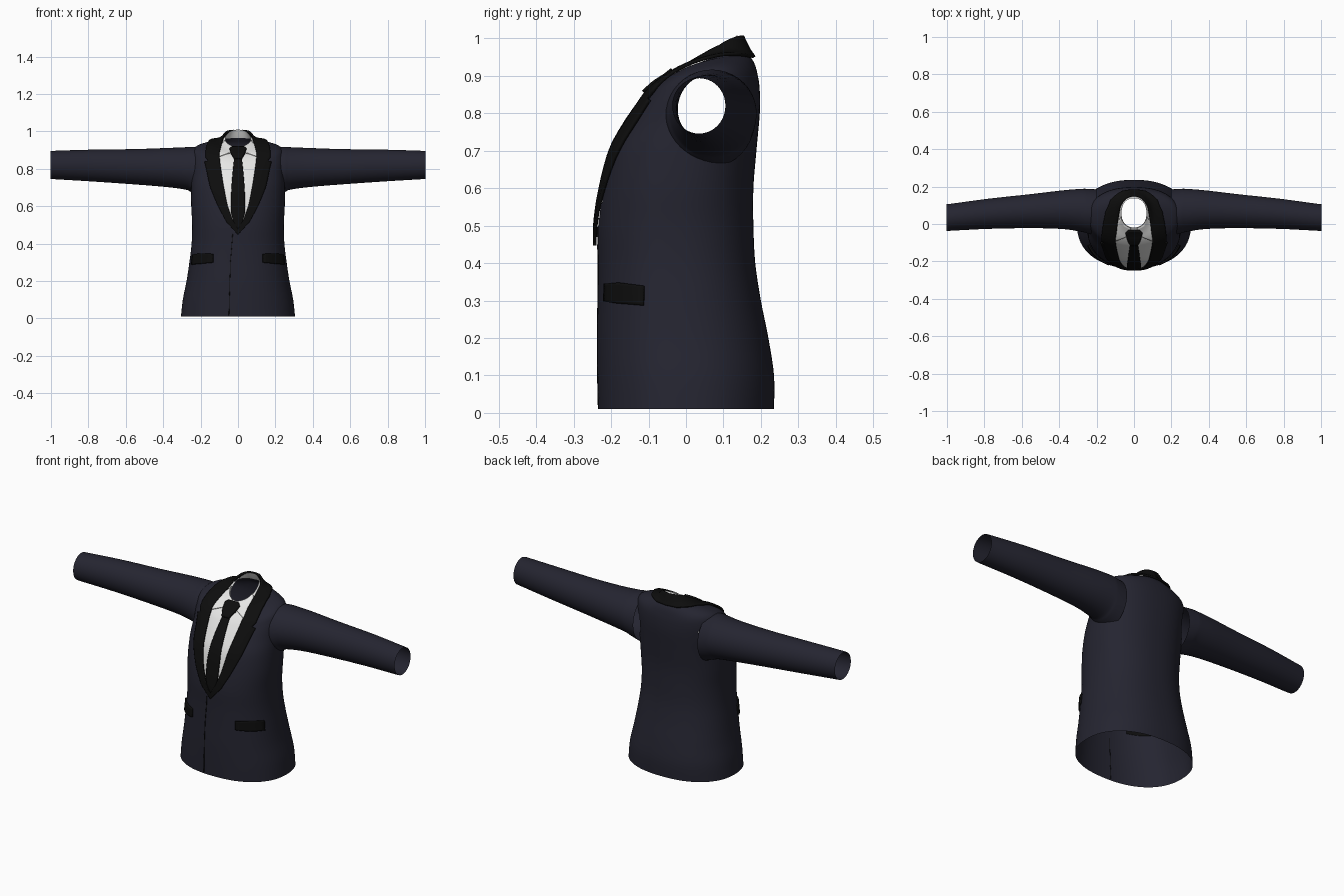
import bpy, bmesh, math
from mathutils import Vector
from mathutils.bvhtree import BVHTree

if "Cube" in bpy.data.objects:
    bpy.data.objects.remove(bpy.data.objects["Cube"])


def material(name, r, g, b):
    m = bpy.data.materials.new(name)
    m.use_nodes = True
    m.diffuse_color = (r, g, b, 1)
    bsdf = m.node_tree.nodes["Principled BSDF"]
    bsdf.inputs["Base Color"].default_value = (r, g, b, 1)
    bsdf.inputs["Roughness"].default_value = 0.8
    return m


navy = material("navy cloth", .018, .018, .03)
black = material("black satin", .004, .004, .004)
white = material("white shirt", .8, .8, .79)


def finish(name, bm, mat, mirror=False, thick=0):
    mesh = bpy.data.meshes.new(name)
    bm.to_mesh(mesh)
    bm.free()
    ob = bpy.data.objects.new(name, mesh)
    bpy.context.collection.objects.link(ob)
    mesh.materials.append(mat)
    if thick:
        s = ob.modifiers.new("thickness", 'SOLIDIFY')
        s.thickness, s.offset = thick, 0
    if mirror:
        ob.modifiers.new("mirror", 'MIRROR').merge_threshold = .003
    bpy.ops.object.select_all(action='DESELECT')
    ob.select_set(True)
    bpy.context.view_layer.objects.active = ob
    bpy.ops.object.shade_smooth_by_angle(angle=math.radians(40))
    return ob


def grid(rows, closed):
    """Skin a list of point rows."""
    bm = bmesh.new()
    vs = [[bm.verts.new(p) for p in row] for row in rows]
    n = len(rows[0])
    for a, b in zip(vs, vs[1:]):
        for j in range(n if closed else n - 1):
            k = (j + 1) % n
            bm.faces.new((a[j], a[k], b[k], b[j]))
    bm.normal_update()
    return bm


def spline(rows, steps):
    """Catmull-Rom through rows of numbers."""
    out = []
    for i in range(len(rows) - 1):
        p0, p1, p2 = rows[max(i - 1, 0)], rows[i], rows[i + 1]
        p3 = rows[min(i + 2, len(rows) - 1)]
        for s in range(steps):
            t = s / steps
            out.append([b + t * (c - a) / 2 + t * t * (a - 2.5 * b + 2 * c - d / 2)
                        + t ** 3 * (3 * b - a - 3 * c + d) / 2
                        for a, b, c, d in zip(p0, p1, p2, p3)])
    return out + [list(rows[-1])]


# Torso sections: half width, front y, front z, back y, back z, side lift
TORSO = [
    (.305, -.235, .01, .235, .01, 0), (.295, -.237, .1, .235, .1, 0),
    (.275, -.238, .2, .22, .2, 0), (.26, -.236, .3, .2, .3, 0),
    (.248, -.235, .4, .185, .4, 0), (.245, -.236, .5, .18, .5, 0),
    (.25, -.224, .6, .18, .6, 0), (.25, -.2, .7, .188, .7, 0),
    (.248, -.162, .77, .197, .8, 0), (.248, -.128, .82, .197, .86, .02),
    (.23, -.108, .845, .192, .9, .04), (.16, -.082, .87, .182, .935, .035),
    (.1, -.052, .89, .162, .965, .015), (.068, -.02, .915, .14, 1.01, 0)]
STEPS, SEG = 5, 96


def torso_ring(r):
    hw, yf, zf, yb, zb, lift = r
    pts = []
    for j in range(SEG):
        a = 2 * math.pi * j / SEG
        s, c = math.sin(a), -math.cos(a)
        x = hw * math.copysign(abs(s) ** .88, s)
        y = (yf + yb) / 2 + (yb - yf) / 2 * math.copysign(abs(c) ** .88, c)
        pts.append((x, y, zf + (zb - zf) * (y - yf) / (yb - yf) + lift * s * s))
    return pts


torso_rows = [torso_ring(r) for r in spline(TORSO, STEPS)]
body = grid(torso_rows, True)
tree = BVHTree.FromBMesh(body)
body.free()

# Half width of the chest opening against height
OPENING = [(.46, 0), (.5, .04), (.6, .08), (.72, .112), (.85, .13), (1.1, .13)]


def opening(z):
    for (z0, w0), (z1, w1) in zip(OPENING, OPENING[1:]):
        if z0 <= z <= z1:
            return w0 + (w1 - w0) * (z - z0) / (z1 - z0)
    return 0


def keep(bm, rule):
    bm.faces.ensure_lookup_table()
    gone = [f for f in bm.faces if not rule(f.index, f.calc_center_median())]
    bmesh.ops.delete(bm, geom=gone, context='FACES')


first_neck_face = (len(torso_rows) - 1 - STEPS) * SEG


def jacket_rule(i, c):
    in_opening = c.y < 0 and abs(c.x) < opening(c.z)
    in_armhole = abs(c.x) > .18 and ((c.y - .06) / .1) ** 2 + ((c.z - .8) / .1) ** 2 < 1
    return i < first_neck_face and not in_opening and not in_armhole


def shirt_rule(i, c):
    return i >= first_neck_face or (c.y < .02 and c.z > .4
                                    and abs(c.x) < max(opening(c.z), .04) + .015)


# Jacket body
bm = grid(torso_rows, True)
bm.faces.index_update()
keep(bm, jacket_rule)
finish("jacket_body", bm, navy)

# Shirt front and neck, just inside the jacket
bm = grid(torso_rows, True)
bm.faces.index_update()
normals = {v: v.normal.copy() for v in bm.verts}
for v, n in normals.items():
    v.co -= n * .003
keep(bm, shirt_rule)
finish("shirt", bm, white)

# Sleeves: x, low y, high y, low z, high z
SLEEVE = [(.2, -.06, .185, .655, .915), (.25, -.05, .188, .675, .917),
          (.28, -.042, .188, .688, .915), (.38, -.027, .18, .702, .911),
          (.55, -.022, .16, .716, .905), (.78, -.026, .135, .732, .902),
          (.98, -.036, .108, .744, .896), (1, -.036, .106, .746, .894)]
rows = []
for x, y0, y1, z0, z1 in spline(SLEEVE, 4):
    ring = [2 * math.pi * j / 40 for j in range(40)]
    rows.append([(x, (y0 + y1) / 2 + (y1 - y0) / 2 * math.cos(a),
                  (z0 + z1) / 2 + (z1 - z0) / 2 * math.sin(a)) for a in ring])
finish("sleeves", grid(rows, True), navy, mirror=True)


def front(x, z):
    hit = tree.ray_cast(Vector((x, -1, z)), Vector((0, 1, 0)))[0]
    return hit or Vector((x, -.05, z))


def patch(name, mat, edge_a, edge_b, lift, thick, mirror=False, across=8, along=4):
    """Plate between two edges, laid onto the torso."""
    def refine(edge):
        pts = [Vector(p) if len(p) == 3 else front(*p) for p in edge]
        out = [a.lerp(b, s / along) for a, b in zip(pts, pts[1:]) for s in range(along)]
        return out + [pts[-1]]
    rows = []
    for a, b in zip(refine(edge_a), refine(edge_b)):
        row = []
        for k in range(across + 1):
            co, n, _, _ = tree.find_nearest(a.lerp(b, k / across))
            row.append(co + n * lift)
        rows.append(row)
    return finish(name, grid(rows, False), mat, mirror, thick)


# Lapels with a notch, running into the collar around the neck
patch("lapels_and_collar", black,
      [(0, .475), (.03, .53), (.055, .6), (.075, .7), (.088, .78), (.095, .83),
       (.096, .838), (.097, .85), (.1, .87), (.088, 0, .93), (.082, .05, .96),
       (.075, .09, .98), (.045, .13, 1), (0, .145, 1.003)],
      [(0, .447), (.06, .515), (.105, .6), (.145, .7), (.165, .79), (.175, .832),
       (.157, .838), (.17, .855), (.172, .88), (.165, 0, .925), (.15, .07, .935),
       (.12, .13, .945), (.065, .175, .952), (0, .185, .952)],
      .008, .009, mirror=True)

# Shirt collar wings
patch("shirt_collar_wings", white,
      [(.015, .912), (.05, 0, .93), (.066, .04, .955)],
      [(.04, .882), (.1, .862), (.098, 0, .93)], .004, .005, mirror=True)


def centred(name, profile, lift, thick):
    patch(name, black, [(-x, z) for x, z in profile], profile, lift, thick)


# Tie
centred("tie_blade", [(.018, .87), (.028, .78), (.037, .65), (.036, .56), (.012, .47)],
        .004, .007)
centred("tie_knot", [(.03, .907), (.045, .897), (.038, .877), (.02, .848)], .01, .014)

# Pocket flaps
patch("pocket_flaps", black,
      [(.135, -.22, .345), (.2, -.18, .348), (.25, -.115, .34)],
      [(.135, -.22, .298), (.2, -.18, .292), (.25, -.115, .287)],
      .004, .009, mirror=True)

# Front closing edge
patch("front_seam", black, [(-.03, .45), (-.042, .3), (-.05, .015)],
      [(-.027, .45), (-.039, .3), (-.047, .015)], .001, .002, across=1)
